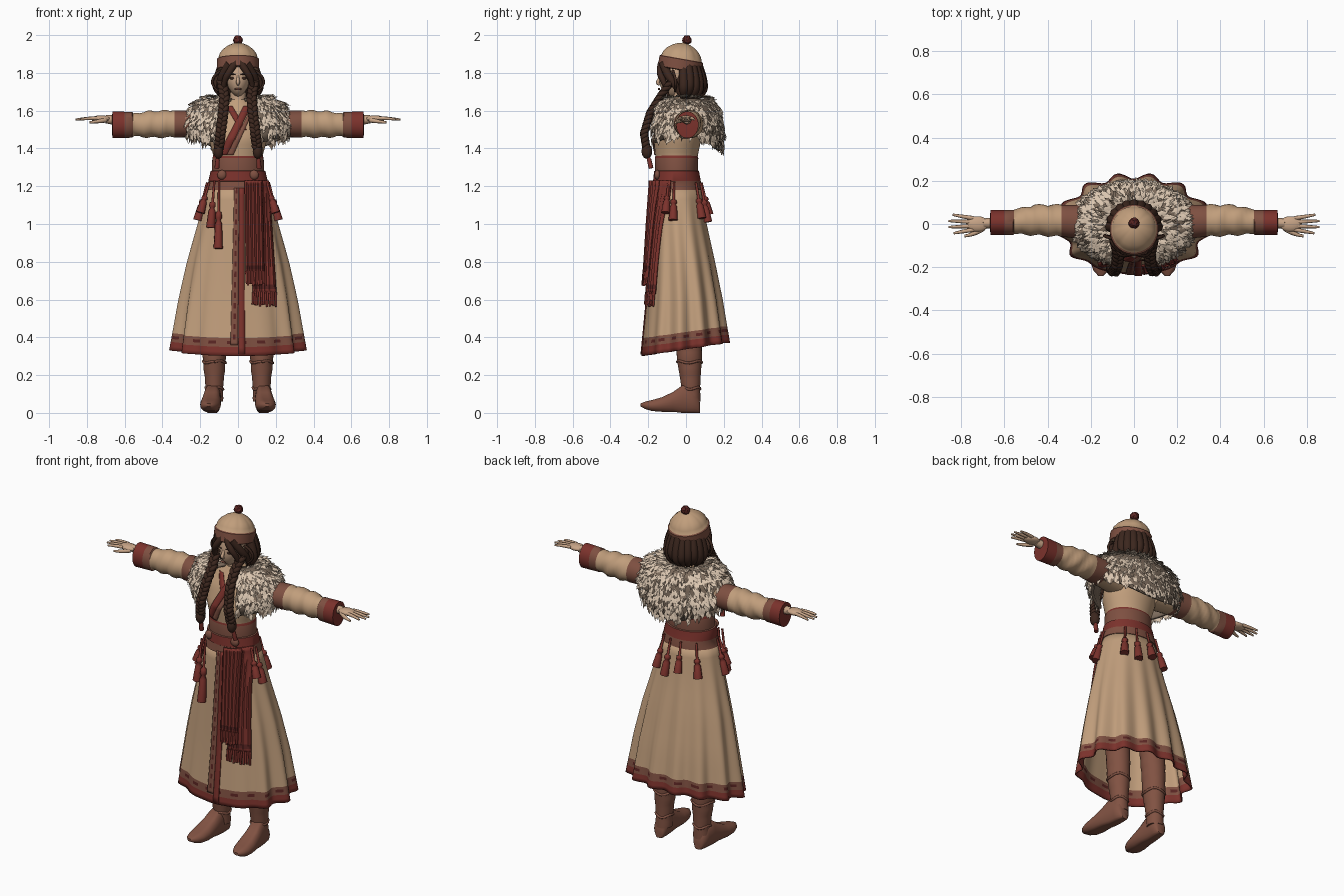
import bpy, bmesh, random
from math import sin, cos, pi, sqrt, radians
from mathutils import Vector, Matrix

random.seed(4)
if "Cube" in bpy.data.objects:
    bpy.data.objects.remove(bpy.data.objects["Cube"])

def material(name, *rgb):
    m = bpy.data.materials.new(name)
    m.use_nodes = True
    m.diffuse_color = (*rgb, 1)
    m.node_tree.nodes["Principled BSDF"].inputs["Base Color"].default_value = (*rgb, 1)
    return m

TAN = material("tan cloth", .53, .34, .2)
SKIN = material("skin", .57, .37, .24)
RED = material("red cloth", .2, .032, .025)
DARK = material("dark red", .1, .018, .016)
BROWN = material("brown trim", .21, .08, .053)
BOOT = material("boot leather", .22, .085, .055)
HAIR = material("dark hair", .045, .02, .013)
CREAM = material("cream fur", .7, .56, .43)
TAUPE = material("fur shadow", .2, .145, .105)

def finish(name, bm, mats, thick=0, angle=50):
    bmesh.ops.recalc_face_normals(bm, faces=bm.faces)
    me = bpy.data.meshes.new(name)
    bm.to_mesh(me)
    bm.free()
    for m in mats:
        me.materials.append(m)
    me.shade_smooth()
    me.set_sharp_from_angle(angle=radians(angle))
    ob = bpy.data.objects.new(name, me)
    bpy.context.collection.objects.link(ob)
    if thick:
        mod = ob.modifiers.new("thickness", "SOLIDIFY")
        mod.thickness = thick
    return ob

def loft(name, rows, mats, rule=None, closed=True, cap=True, thick=0):
    """Skin a list of point rows; rule(row, column) picks the material."""
    bm = bmesh.new()
    vs = [[bm.verts.new(p) for p in row] for row in rows]
    n = len(rows[0])
    for i in range(len(rows) - 1):
        for j in range(n if closed else n - 1):
            k = (j + 1) % n
            f = bm.faces.new((vs[i][j], vs[i][k], vs[i + 1][k], vs[i + 1][j]))
            f.material_index = rule(i, j) if rule else 0
    if closed and cap:
        bm.faces.new(vs[0])
        bm.faces.new(vs[-1]).material_index = rule(len(rows) - 2, 0) if rule else 0
    return finish(name, bm, mats, thick)

def ball(name, loc, size, mat, shape=None):
    bm = bmesh.new()
    bmesh.ops.create_uvsphere(bm, u_segments=24, v_segments=16, radius=1)
    for v in bm.verts:
        if shape:
            shape(v)
        v.co = Vector(loc) + v.co * Vector(size)
    return finish(name, bm, [mat])

def strands(name, paths, mat, kind="NURBS"):
    """Tapered tubes; each path is a list of (x, y, z, radius)."""
    cu = bpy.data.curves.new(name, "CURVE")
    cu.dimensions, cu.bevel_depth, cu.bevel_resolution = "3D", 1, 2
    cu.resolution_u, cu.use_fill_caps = 4, True
    for path in paths:
        sp = cu.splines.new(kind)
        sp.points.add(len(path) - 1)
        for pt, (x, y, z, r) in zip(sp.points, path):
            pt.co, pt.radius = (x, y, z, 1), r
        if kind == "NURBS":
            sp.order_u, sp.use_endpoint_u = 3, True
    cu.materials.append(mat)
    ob = bpy.data.objects.new(name, cu)
    bpy.context.collection.objects.link(ob)

def lerp(table, t):
    """Interpolate rows keyed by their first, rising value."""
    for a, b in zip(table, table[1:]):
        if t <= b[0]:
            f = max(0, (t - a[0]) / (b[0] - a[0]))
            return [p + (q - p) * f for p, q in zip(a[1:], b[1:])]
    return table[-1][1:]

def ellipse(z, cy, rx, ry, n=48):
    return [(rx * sin(2 * pi * j / n), cy - ry * cos(2 * pi * j / n), z) for j in range(n)]

def front(table, x, z):
    cy, rx, ry = lerp(table, z)
    return cy - ry * sqrt(max(0.05, 1 - (x / rx) ** 2))

# Torso and belt: z, centre y, half width, half depth
TORSO = [(1.2, -.045, .15, .12), (1.27, -.05, .128, .104), (1.36, -.05, .13, .112),
         (1.45, -.045, .155, .126), (1.55, -.03, .16, .108), (1.62, -.025, .1, .075), (1.66, -.025, .05, .05)]
loft("coat_body", [ellipse(z, *lerp(TORSO, z)) for z in [1.2 + .02 * i for i in range(24)]], [TAN])
BELT = [(1.18, -.045, .17, .13), (1.225, -.045, .155, .124), (1.228, -.048, .157, .126), (1.28, -.05, .145, .119),
        (1.283, -.05, .138, .113), (1.35, -.05, .136, .115), (1.365, -.05, .13, .11)]
loft("belt", [ellipse(*r) for r in BELT], [BROWN, RED], lambda i, j: int(i in (0, 2, 5) and i != 0))

# Flared skirt with folds, bordered hem
SKIRT = [(.3, 0, .35, .235), (.6, -.008, .305, .198), (.8, -.02, .265, .172), (1, -.035, .212, .145), (1.2, -.045, .16, .122)]
VS = [.0, .08, .16, .24, .32, .4, .48, .56, .64, .72, .8, .86, .895, .912, .93, .948, .975, 1]
SEG = 144
def skirt(a, v):
    hem = .337 - .035 * cos(a)
    z = 1.2 + (hem - 1.2) * v
    cy, rx, ry = lerp(SKIRT, z)
    mask = min(1, max(.12, (min(a, 2 * pi - a) - .45) / .5))
    f = 1 + .065 * v * mask * cos(13 * a + .8 * sin(2 * a))
    return rx * sin(a) * f, cy - ry * cos(a) * f, z
loft("skirt", [[skirt(2 * pi * j / SEG, v) for j in range(SEG)] for v in VS], [TAN, BROWN, RED, DARK],
     lambda i, j: 2 if i >= 15 else 0 if i < 12 else 3 if i == 13 and j % 7 < 3 else 1, cap=False, thick=.008)

def panel(name, table, top, bottom, mats, lift=.007, cols=2, rows=24, pleat=0, thick=.006, rule=None):
    """Cloth strip lying on a body surface; ends are (x0, x1, z)."""
    pts = []
    for i in range(rows + 1):
        x0, x1, z = [p + (q - p) * i / rows for p, q in zip(top, bottom)]
        row = []
        for j in range(cols + 1):
            x = x0 + (x1 - x0) * j / cols
            row.append((x, front(table, x, z) - lift - pleat * (j % 2), z))
        pts.append(row)
    return loft(name, pts, mats, rule, closed=False, thick=thick)

panel("front_edge", SKIRT, (.005, .035, 1.19), (.002, .036, .31), [RED])
panel("front_trim", SKIRT, (-.02, .005, 1.19), (-.04, .0, .36), [BROWN, DARK], cols=3, rows=60,
      rule=lambda i, j: int(j == 1 and i % 4 < 2))
panel("collar_band", TORSO, (.03, .07, 1.625), (-.105, -.06, 1.365), [RED])
panel("collar_trim", TORSO, (.07, .085, 1.61), (-.06, -.025, 1.365), [BROWN])
panel("under_collar", TORSO, (-.065, -.03, 1.625), (.01, .045, 1.5), [RED], lift=.004)

# Hanging sash ends with fringes
for name, top, bottom, lift in (("sash_back_layer", (.1, .165, 1.23), (.075, .205, .63), .014),
                                ("sash_front_layer", (.035, .13, 1.23), (.04, .14, .74), .03)):
    panel(name, SKIRT, top, bottom, [RED, DARK], lift, cols=10, pleat=.007, thick=.01, rule=lambda i, j: int(i == 22))
    x0, x1, z = bottom
    xs = [x0 + (x1 - x0) * (j + .5) / 12 for j in range(12)]
    strands(name + "_fringe", [[(x, front(SKIRT, x, z) - lift, z + .01, .007),
                                (x + random.uniform(-.004, .004), front(SKIRT, x, z) - lift - .006,
                                 z - random.uniform(.055, .07), .006)] for x in xs], RED, "POLY")

# Belt tassels and round belt studs
def tassel(x, y, z, dx, dy, length):
    prof = [(0, .006), (.45, .007), (.47, .016), (.55, .018), (.58, .011), (.64, .019), (1, .025)]
    return [(x + dx * t, y + dy * t, z - length * t, r) for t, r in prof]
hung = []
for deg, length in ((82, .2), (-82, .2), (68, .16), (-68, .16), (140, .19), (163, .21), (-172, .17), (-140, .19)):
    a = radians(deg)
    hung.append(tassel(.165 * sin(a), -.045 - .128 * cos(a), 1.22, .05 * sin(a), -.04 * cos(a), length))
hung += [tassel(-.1, -.165, 1.23, -.005, -.03, .36), tassel(-.125, -.165, 1.23, -.02, -.015, .25)]
strands("belt_tassels", hung, RED, "POLY")
for s in (1, -1):
    ball("belt_stud", (s * .085, -.152, 1.26), (.025, .016, .025), BROWN)

# Fur cape: dark shell under overlapping tufts
CAPE = [(0, .08, .07, 1.665), (.3, .165, .125, 1.665), (.6, .24, .172, 1.625), (.85, .278, .19, 1.54), (1, .262, .182, 1.47)]
def cape(a, t):
    rx, ry, z = lerp(CAPE, t)
    c = cos(a)
    return Vector((rx * sin(a), -ry * c, z - t * t * (.05 * c * c if c > 0 else .085 * c * c)))
GAP = .42
def sweep(u):
    return GAP + (2 * pi - 2 * GAP) * u
loft("fur_cape", [[cape(sweep(j / 48), i / 12) for j in range(49)] for i in range(13)], [TAUPE], closed=False, thick=.015)
bm = bmesh.new()
for i in range(1500):
    a, t = sweep(random.random()), sqrt(random.random()) * .98 + .02
    p = cape(a, t)
    d = (p - cape(a, t - .04)).normalized()
    side = (cape(a + .02, t) - p).normalized()
    n = d.cross(side)
    if n.dot(p - Vector((0, 0, 1.5))) < 0:
        n = -n
    d = (d + side * random.uniform(-.45, .45)).normalized()
    side = d.cross(n).normalized()
    l, w = random.uniform(.035, .058), random.uniform(.008, .013)
    lift = n * random.uniform(.008, .02)
    p = p - d * .015 + n * .004
    mid = p + d * l * .45 + lift * .5
    q = [bm.verts.new(c) for c in (p, mid + side * w, p + d * l + lift, mid - side * w, mid + n * .005)]
    dark = int(random.random() < .14)
    for k in range(4):
        bm.faces.new((q[k], q[(k + 1) % 4], q[4])).material_index = dark
finish("fur_tufts", bm, [CREAM, TAUPE])

# Sleeves: x, centre y, centre z, half depth, half height
SLEEVE = [(.12, 0, 1.53, .085, .08), (.25, .01, 1.53, .078, .07), (.335, .015, 1.53, .074, .072), (.46, .018, 1.528, .07, .07),
          (.555, .01, 1.525, .056, .061), (.56, .007, 1.525, .058, .068), (.665, .007, 1.525, .059, .071), (.667, .007, 1.525, .03, .035)]
SX = [.12, .19, .25, .28, .31, .335, .36, .38, .4, .42, .44, .46, .48, .5, .52, .54, .555, .56, .6, .605, .63, .665, .667]
def sleeve_ring(s, x):
    cy, cz, ry, rz = lerp(SLEEVE, x)
    pts = []
    for j in range(32):
        a = 2 * pi * j / 32
        f = 1 + (.07 * sin(x * 75 + 2.2 * sin(a) + a) if .34 < x < .55 else 0)
        pts.append((s * x, cy + ry * f * cos(a), cz + rz * f * sin(a)))
    return pts
for s, side in ((1, "left"), (-1, "right")):
    loft(side + "_sleeve", [sleeve_ring(s, x) for x in SX], [TAN, BROWN, RED],
         lambda i, j: 2 if SX[i] >= .6 else 1 if SX[i] >= .555 or .25 <= SX[i] < .335 else 0)

    # Hand with spread fingers
    hand = [[(s * .65, .005, 1.55, .026), (s * .7, .003, 1.555, .022)]]
    ball(side + "_palm", (s * .725, 0, 1.557), (.052, .036, .018), SKIN)
    for k, tip in enumerate((.835, .858, .86, .84)):
        y = (k - 1.5) * .018
        hand.append([(s * .745, y, 1.56, .01), (s * .8, y * 1.3, 1.56, .0095), (s * tip, y * 1.6, 1.553, .005)])
    hand.append([(s * .7, -.02, 1.55, .013), (s * .735, -.048, 1.543, .011), (s * .785, -.056, 1.538, .006)])
    strands(side + "_fingers", hand, SKIN)

    # Boot: shaft, foot and straps
    shaft = [(.06, .03, .046, .046), (.14, .025, .046, .05), (.2, .022, .053, .056), (.28, .018, .06, .066), (.4, .015, .064, .068), (.6, .0, .07, .07)]
    rows = [ellipse(.06 + .02 * i, *lerp(shaft, .06 + .02 * i), n=28) for i in range(28)]
    cx = s * .125
    loft(side + "_boot_shaft", [[(x * (1 + .03 * sin(i * 1.7)) + cx, y, z) for x, y, z in row] for i, row in enumerate(rows)], [BOOT])
    foot = [(.075, .022, .0, .05), (.065, .036, 0, .09), (.03, .044, 0, .14), (-.02, .046, 0, .145), (-.07, .051, .006, .11),
            (-.13, .055, .006, .082), (-.18, .05, .01, .068), (-.215, .036, .02, .06), (-.24, .012, .034, .05)]
    rows = []
    for y, w, z0, z1 in foot:
        ring = []
        for j in range(24):
            a = 2 * pi * j / 24
            z = (z0 + z1) / 2 + (z1 - z0) / 2 * max(-1, min(1, 1.2 * sin(a)))
            ring.append((cx + s * (.01 - .08 * y) + w * cos(a), y, z))
        rows.append(ring)
    loft(side + "_boot_foot", rows, [BOOT])
    for z in (.13, .27):
        cy, rx, ry = lerp(shaft, z)
        ring = [(x + cx, y, q + .006 * sin(k), .007) for k, (x, y, q) in enumerate(ellipse(z, cy, rx, ry, 20))]
        strands(side + "_boot_strap", [ring + ring[:1]], BROWN, "POLY")

# Head with a narrowed jaw and simple features
def jaw(v):
    if v.co.z < 0:
        v.co.x *= 1 + .3 * v.co.z
        v.co.y += .22 * v.co.z * (1 if v.co.y < .3 else 2.5)
ball("head", (0, -.045, 1.79), (.077, .094, .115), SKIN, jaw)
strands("neck", [[(0, -.025, 1.6, .046), (0, -.03, 1.72, .042)]], SKIN, "POLY")
strands("nose", [[(0, -.134, 1.785, .006), (0, -.144, 1.762, .009), (0, -.152, 1.745, .011), (0, -.138, 1.737, .006)]], SKIN)
ball("lips", (0, -.143, 1.715), (.018, .006, .006), BROWN)
for s in (1, -1):
    ball("eye", (s * .031, -.131, 1.772), (.015, .006, .007), HAIR)
    strands("brow", [[(s * .014, -.138, 1.79, .003), (s * .032, -.134, 1.796, .004), (s * .05, -.12, 1.79, .002)]], HAIR)

# Hair mass, loose locks and plaited braids
ball("hair_back", (0, .012, 1.765), (.1, .082, .1), HAIR)
locks = []
for s in (1, -1):
    locks += [[(s * .008, -.125, 1.86, .02), (s * .045, -.146, 1.81, .019), (s * .078, -.115, 1.75, .016), (s * .08, -.09, 1.67, .005)],
              [(s * .045, -.12, 1.85, .024), (s * .085, -.1, 1.79, .022), (s * .1, -.05, 1.73, .02), (s * .09, -.02, 1.66, .006)],
              [(s * .09, -.07, 1.81, .008), (s * .128, -.06, 1.79, .008), (s * .142, -.05, 1.73, .007), (s * .1, -.06, 1.7, .004)]]
for i in range(11):
    a = -1.5 + .3 * i
    locks.append([(r * sin(a), -.02 + r * cos(a), z + random.uniform(-.012, .012), w)
                  for r, z, w in ((.085, 1.84, .022), (.11, 1.77, .026), (.112, 1.7, .024), (.07, 1.66, .008))])
strands("hair_locks", locks, HAIR)
BRAID = [(0, .085, -.075, 1.76), (.25, .072, -.14, 1.67), (.45, .078, -.19, 1.59), (.75, .092, -.222, 1.48), (1, .102, -.21, 1.4)]
for s, side in ((1, "left"), (-1, "right")):
    plait = []
    for k in range(3):
        path = []
        for i in range(61):
            x, y, z = lerp(BRAID, i / 60)
            u = i * .52 + k * 2 * pi / 3
            path.append((s * x + .015 * sin(u), y + .009 * sin(2 * u), z, .0145))
        plait.append(path)
    strands(side + "_braid", plait, HAIR)
    ball(side + "_braid_end", (s * .104, -.207, 1.385), (.026, .028, .04), HAIR)
    strands(side + "_braid_tassel", [[(s * .105, -.2, 1.36, .006), (s * .108, -.195, 1.34, .012), (s * .112, -.185, 1.295, .013)]], RED, "POLY")

# Gored cap with band and bobble, tilted back
HAT = [(0, .106), (.004, .112), (.058, .112), (.062, .105), (.085, .1), (.108, .083), (.128, .058), (.14, .032), (.146, .006)]
rows = []
for i, (h, r) in enumerate(HAT):
    gore = .035 if i > 3 else 0
    rows.append([(r * sin(a) * (1 - gore * abs(cos(4 * a)) ** 6), r * 1.04 * cos(a) * (1 - gore * abs(cos(4 * a)) ** 6), h)
                 for a in [2 * pi * j / 64 for j in range(64)]])
hat = loft("cap", rows, [TAN, BROWN], lambda i, j: int(i < 3))
hat.matrix_world = Matrix.Translation((0, -.035, 1.815)) @ Matrix.Rotation(radians(-10), 4, "X")
bm = bmesh.new()
bmesh.ops.create_icosphere(bm, subdivisions=3, radius=.025)
for v in bm.verts:
    v.co = v.co * random.uniform(.9, 1.08) + Vector((0, .005, 1.974))
finish("cap_bobble", bm, [DARK], angle=20)
